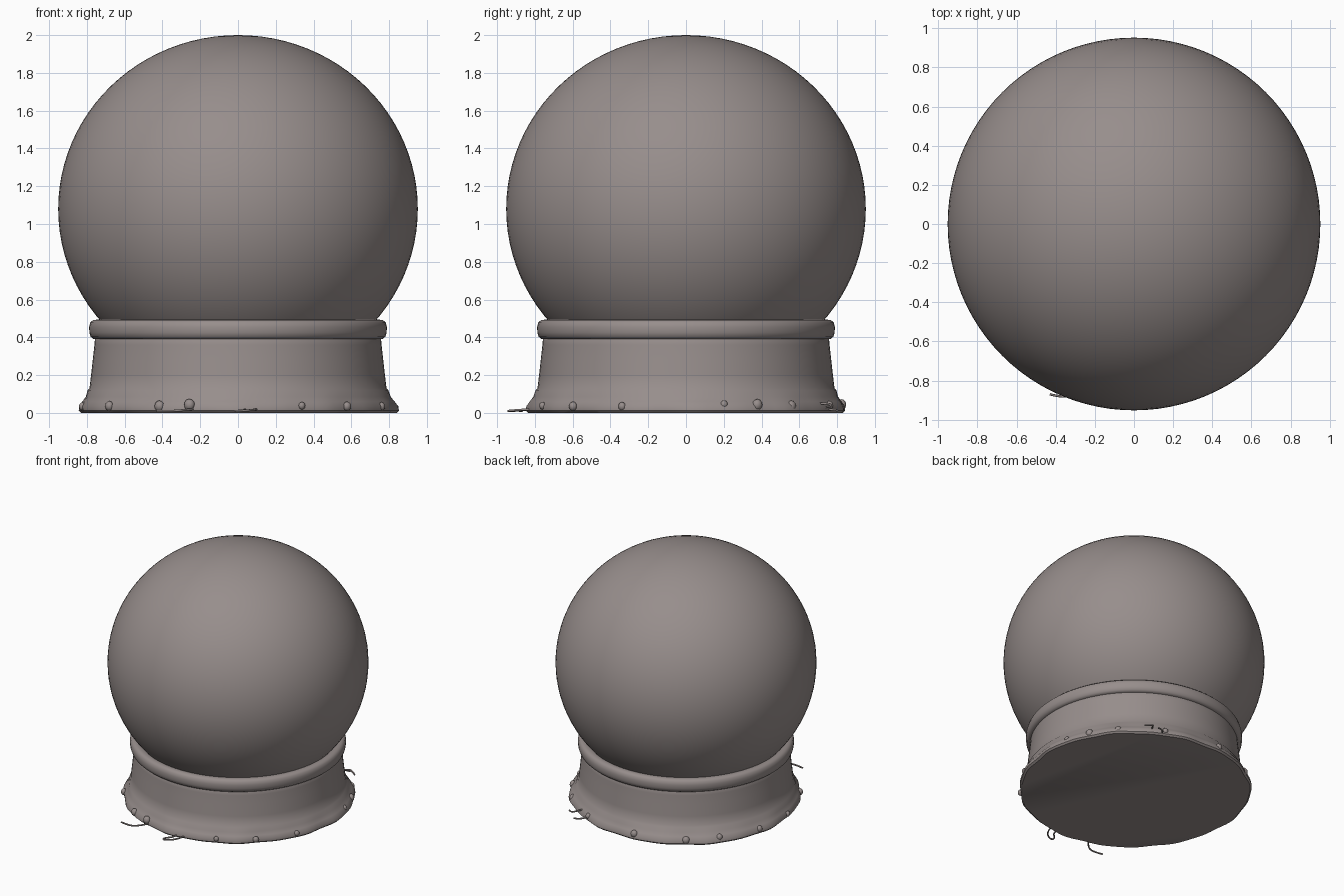
import bpy, bmesh, math, random
from mathutils import Vector, Matrix

if "Cube" in bpy.data.objects:
    bpy.data.objects.remove(bpy.data.objects["Cube"])

random.seed(4)
mat = bpy.data.materials.new("warm grey")
mat.diffuse_color = (0.31, 0.27, 0.262, 1)
mat.use_nodes = True
mat.node_tree.nodes["Principled BSDF"].inputs["Base Color"].default_value = mat.diffuse_color


def finish(bm, name, angle=40):
    bmesh.ops.recalc_face_normals(bm, faces=bm.faces)
    me = bpy.data.meshes.new(name)
    bm.to_mesh(me)
    bm.free()
    me.materials.append(mat)
    ob = bpy.data.objects.new(name, me)
    bpy.context.collection.objects.link(ob)
    bpy.ops.object.select_all(action='DESELECT')
    ob.select_set(True)
    bpy.context.view_layer.objects.active = ob
    bpy.ops.object.shade_smooth_by_angle(angle=math.radians(angle))
    return ob


def lathe(name, profile, segs=96, warp=None, closed=False, angle=40):
    """Revolve (radius, z) points; warp(a, r, z) can vary the radius."""
    bm = bmesh.new()
    rings = []
    for r, z in profile:
        ring = []
        for i in range(segs):
            a = 2 * math.pi * i / segs
            q = warp(a, r, z) if warp else r
            ring.append(bm.verts.new((q * math.cos(a), q * math.sin(a), z)))
        rings.append(ring)
    pairs = list(zip(rings, rings[1:]))
    if closed:
        pairs.append((rings[-1], rings[0]))
    else:
        bm.faces.new(rings[0])
        bm.faces.new(rings[-1])
    for lo, hi in pairs:
        for i in range(segs):
            j = (i + 1) % segs
            bm.faces.new((lo[i], lo[j], hi[j], hi[i]))
    return finish(bm, name, angle)


# Globe: slightly flattened ball
bm = bmesh.new()
bmesh.ops.create_uvsphere(bm, u_segments=96, v_segments=48, radius=1)
bmesh.ops.transform(bm, verts=bm.verts, matrix=Matrix.Translation((0, 0, 1.08))
                    @ Matrix.Diagonal((0.952, 0.952, 0.92, 1)))
finish(bm, "globe")


# Base: waisted band with a slightly uneven flared foot
def uneven(a, r, z):
    k = max(0, 1 - z / 0.12)
    return r + k * (0.007 * math.sin(3 * a + 0.6) + 0.005 * math.sin(11 * a)
                    + 0.004 * math.sin(19 * a + 1) + 0.008 * math.sin(a))


lathe("base", [(0.83, 0), (0.843, 0.012), (0.842, 0.035), (0.825, 0.06),
               (0.807, 0.085), (0.796, 0.12), (0.786, 0.132), (0.778, 0.2),
               (0.768, 0.29), (0.76, 0.36), (0.757, 0.40), (0.74, 0.42)],
      warp=uneven)

# Rounded collar gripping the globe
lathe("collar", [(0.72, 0.39), (0.765, 0.391), (0.78, 0.403), (0.787, 0.425),
                 (0.788, 0.455), (0.782, 0.478), (0.768, 0.491), (0.745, 0.494),
                 (0.72, 0.488)], closed=True, angle=50)

# Pebbles stuck around the foot
bm = bmesh.new()
spots = [-24, -46, -66, -108, -120, -145, -172, 14, 27, 42, 66, 98, 125, 142, 165]
for deg in spots:
    a = math.radians(deg)
    s = random.uniform(0.018, 0.03)
    m = (Matrix.Rotation(a, 4, 'Z')
         @ Matrix.Translation((0.832, 0, random.uniform(0.033, 0.045)))
         @ Matrix.Diagonal((s * 0.9, s, s * 1.1, 1)))
    bmesh.ops.create_icosphere(bm, subdivisions=2, radius=1, matrix=m)
finish(bm, "foot_pebbles")


# Thin grass strands creeping out of the foot
def strand(name, points, thick=0.006):
    cu = bpy.data.curves.new(name, 'CURVE')
    cu.dimensions = '3D'
    cu.bevel_depth = thick
    cu.bevel_resolution = 1
    cu.use_fill_caps = True
    sp = cu.splines.new('NURBS')
    sp.points.add(len(points) - 1)
    for p, c in zip(sp.points, points):
        p.co = (*c, 1)
    sp.use_endpoint_u = True
    sp.order_u = 3
    cu.materials.append(mat)
    ob = bpy.data.objects.new(name, cu)
    bpy.context.collection.objects.link(ob)
    bpy.ops.object.select_all(action='DESELECT')
    ob.select_set(True)
    bpy.context.view_layer.objects.active = ob
    bpy.ops.object.convert(target='MESH')


strand("front_strand", [(-0.24, -0.80, 0.02), (-0.28, -0.86, 0.015),
                        (-0.35, -0.89, 0.01), (-0.43, -0.87, 0.01)])
strand("looped_strand", [(0.10, -0.82, 0.02), (0.08, -0.90, 0.015),
                         (0.0, -0.95, 0.01), (-0.02, -0.92, 0.01),
                         (0.05, -0.86, 0.015), (0.03, -0.81, 0.02)])
strand("back_strand", [(0.42, 0.70, 0.05), (0.45, 0.76, 0.05),
                       (0.48, 0.77, 0.035), (0.52, 0.74, 0.03)])
strand("back_low_strand", [(0.36, 0.74, 0.02), (0.38, 0.80, 0.015),
                           (0.44, 0.80, 0.012)])
